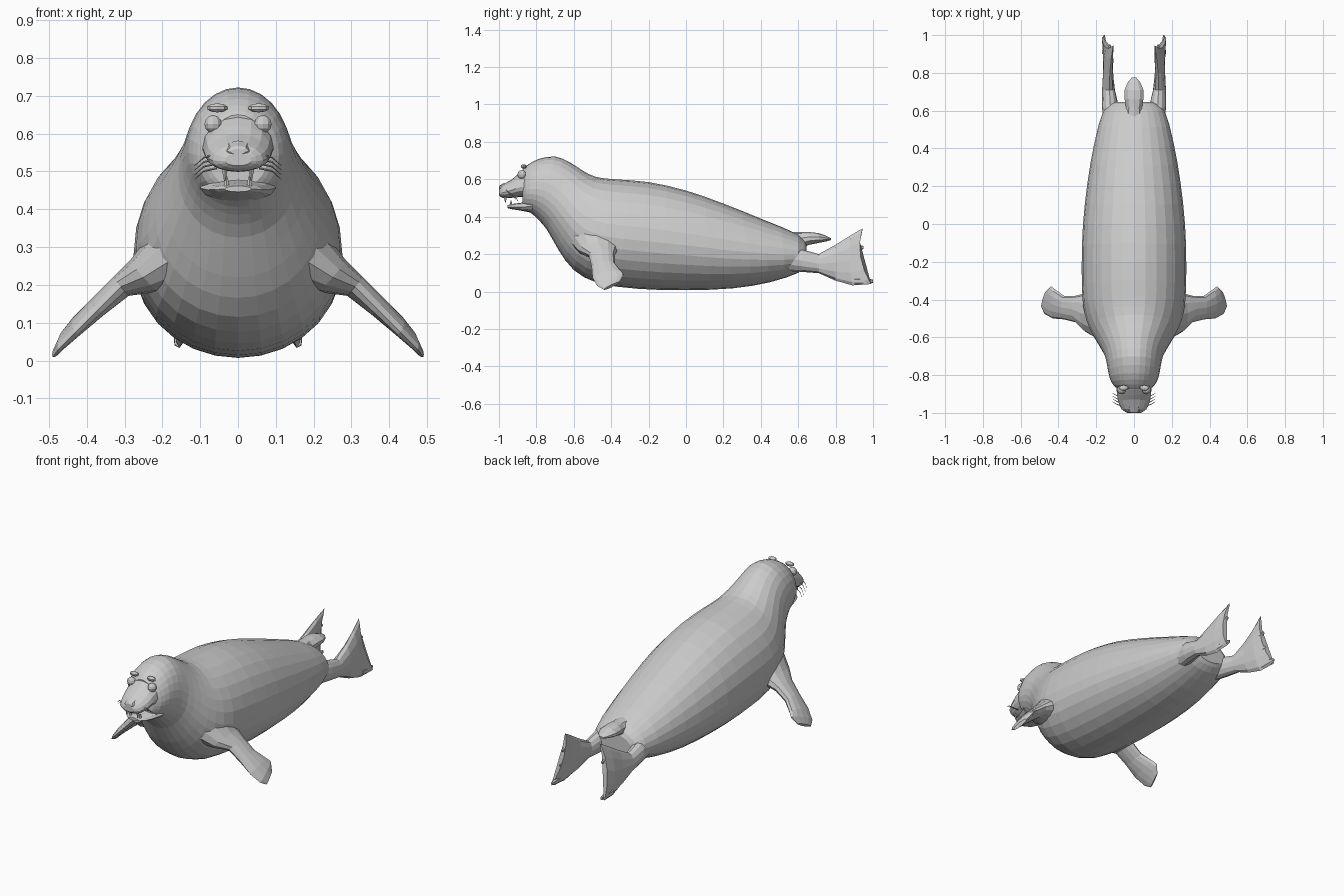
import bpy, bmesh
from math import sin, cos, pi
from mathutils import Vector as V


def ring(top, bot, side, n, low=0.5, bow=0.0):
    """Oval section from its two end points, a half-width vector and the height of its widest line."""
    top, bot, side = V(top), V(bot), V(side)
    mid = bot.lerp(top, low)
    pts = []
    for i in range(n):
        a = 2 * pi * i / n
        c, s = cos(a), sin(a)
        p = mid + (top - mid if c > 0 else bot - mid) * abs(c) + side * s
        p.y += bow * s * s
        pts.append(p)
    return pts


def loft(name, rings):
    bm = bmesh.new()
    rows = [[bm.verts.new(p) for p in r] for r in rings]
    n = len(rows[0])
    for a, b in zip(rows, rows[1:]):
        for i in range(n):
            j = (i + 1) % n
            bm.faces.new((a[i], a[j], b[j], b[i]))
    bm.faces.new(rows[0])
    bm.faces.new(rows[-1][::-1])
    bmesh.ops.recalc_face_normals(bm, faces=bm.faces)
    me = bpy.data.meshes.new(name)
    bm.to_mesh(me)
    bm.free()
    ob = bpy.data.objects.new(name, me)
    bpy.context.collection.objects.link(ob)
    return ob


def refine(st):
    """Insert a smooth in-between station between each pair."""
    out = []
    for i in range(len(st) - 1):
        p0, p1, p2, p3 = st[max(i - 1, 0)], st[i], st[i + 1], st[min(i + 2, len(st) - 1)]
        out += [p1, tuple((-a + 9 * b + 9 * c - d) / 16 for a, b, c, d in zip(p0, p1, p2, p3))]
    return out + [st[-1]]


def midline(name, st, n, low=0.45):
    """Symmetric part from stations (top y, top z, bottom y, bottom z, half width)."""
    return loft(name, [ring((0, a, b), (0, c, d), (w, 0, 0), n, low) for a, b, c, d, w in st])


# body, neck and head
midline("body", refine([
    (.645, .25, .645, .14, .10), (.60, .305, .60, .10, .162), (.40, .39, .45, .05, .21),
    (.20, .47, .25, .017, .245), (0, .54, 0, .007, .27), (-.20, .585, -.25, .014, .277),
    (-.38, .60, -.47, .045, .27), (-.48, .612, -.60, .115, .238), (-.55, .645, -.68, .22, .195),
    (-.62, .69, -.74, .325, .158), (-.70, .722, -.79, .385, .142), (-.79, .708, -.83, .42, .13),
    (-.85, .675, -.86, .435, .108), (-.875, .65, -.875, .455, .08)]), 28)

# upper muzzle and lower jaw around the open mouth
midline("muzzle", refine([
    (-.82, .66, -.82, .49, .10), (-.88, .642, -.88, .505, .092), (-.93, .60, -.94, .50, .085),
    (-.98, .572, -.98, .50, .066), (-1.0, .548, -1.0, .515, .035)]), 16, .4)
midline("lower_jaw", [
    (-.82, .50, -.82, .42, .10), (-.88, .475, -.88, .432, .08),
    (-.93, .468, -.93, .44, .062), (-.955, .462, -.955, .446, .035)], 12)
midline("nose", [(-.97, .582, -.97, .54, .035), (-.995, .568, -.995, .54, .03),
                 (-1.0, .56, -1.0, .545, .02)], 8)

# short tail between the hind flippers
midline("tail", [
    (.54, .32, .54, .22, .06), (.62, .318, .62, .235, .045), (.66, .318, .66, .25, .052),
    (.71, .312, .71, .26, .053), (.75, .298, .75, .268, .035), (.775, .285, .775, .275, .012)], 10)

for s, tag in ((-1, "left"), (1, "right")):
    # fore flipper, swept down to the ground
    fore = [((.17, -.62, .27), (.17, -.36, .27), .09), ((.25, -.575, .22), (.25, -.365, .225), .055),
            ((.31, -.52, .195), (.31, -.38, .195), .032), ((.37, -.505, .135), (.37, -.38, .15), .027),
            ((.43, -.50, .075), (.42, -.345, .11), .022), ((.475, -.475, .03), (.44, -.33, .09), .017),
            ((.49, -.44, .01), (.465, -.355, .05), .01)]
    loft("fore_flipper_" + tag, [
        ring((s * a[0], a[1], a[2]), (s * b[0], b[1], b[2]), (s * t * .66, 0, t * .75), 12)
        for a, b, t in fore])

    # hind flipper, an upright fan with a hollow trailing edge
    hind = [(.11, .54, .25, .11, .54, .11, .05, 0), (.125, .62, .225, .125, .62, .105, .045, 0),
            (.13, .71, .20, .14, .71, .098, .034, 0), (.128, .80, .25, .147, .80, .058, .026, 0),
            (.12, .88, .30, .155, .89, .033, .022, -.01), (.11, .945, .338, .168, .99, .04, .011, -.035)]
    loft("hind_flipper_" + tag, [
        ring((s * a, b, c), (s * d, e, f), (w, 0, 0), 12, .5, bow)
        for a, b, c, d, e, f, w, bow in hind])
    # toe tips
    for k, (x, y, z) in enumerate([(.158, 1.0, .055), (.142, .955, .15), (.128, .95, .235)]):
        loft(f"hind_toe_{tag}_{k}", [ring((s * x, y + dy, z + h), (s * x, y + dy, z - h), (h * .6, 0, 0), 6)
                                     for dy, h in ((-.10, .02), (-.03, .018), (0, .008))])

    # eye and brow
    bpy.ops.mesh.primitive_uv_sphere_add(segments=10, ring_count=6, radius=.024,
                                         location=(s * .066, -.877, .625))
    bpy.context.object.name = "eye_" + tag
    bpy.ops.mesh.primitive_uv_sphere_add(segments=8, ring_count=5, radius=.02,
                                         location=(s * .055, -.868, .668))
    bpy.context.object.name = "brow_" + tag
    bpy.context.object.scale = (1.4, .8, .6)

    # whiskers and canine teeth
    for k in range(4):
        y, z = -.965 + .015 * k, .545 - .012 * k
        loft(f"whisker_{tag}_{k}", [
            ring((s * x, yy, zz + r), (s * x, yy, zz - r), (0, r, 0), 4)
            for x, yy, zz, r in ((.055, y, z, .003), (.09, y + .01, z - .008, .0025),
                                 (.115, y + .025, z - .03, .001))])
    for name, x, y, z, h in (("upper", .035, -.965, .505, -.03), ("lower", .03, -.935, .462, .025)):
        loft(f"{name}_tooth_{tag}", [
            ring((s * x, y - r, z + dz), (s * x, y + r, z + dz), (r, 0, 0), 5)
            for dz, r in ((0, .008), (h, .002))])
